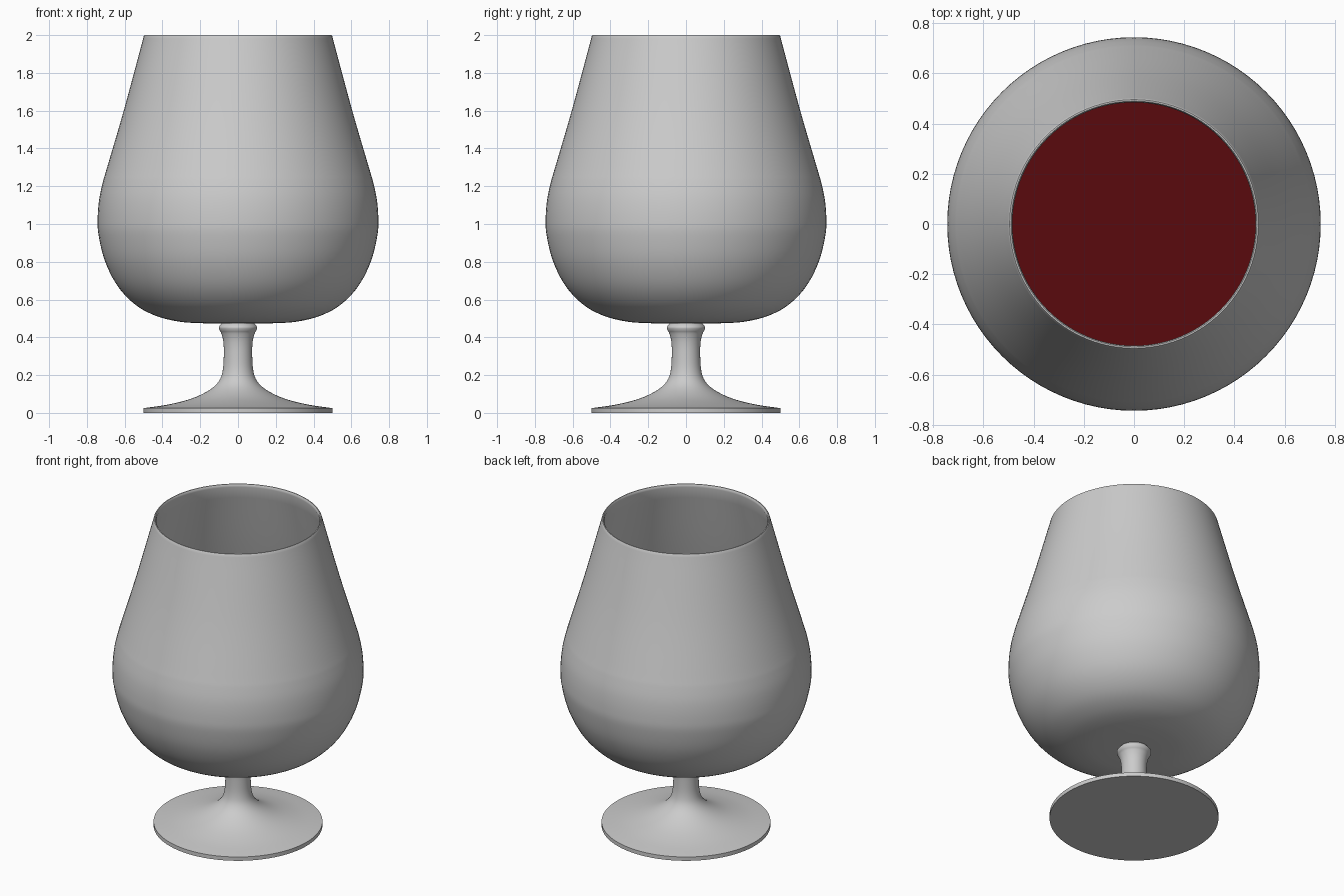
import bpy, bmesh, math
from mathutils import Vector

if "Cube" in bpy.data.objects:
    bpy.data.objects.remove(bpy.data.objects["Cube"])


def spline(points, steps=5):
    """Smooth Catmull-Rom curve through (radius, z) points."""
    p = [Vector(q) for q in points]
    p = [2 * p[0] - p[1]] + p + [2 * p[-1] - p[-2]]
    out = []
    for a, b, c, d in zip(p, p[1:], p[2:], p[3:]):
        for i in range(steps):
            t = i / steps
            out.append(0.5 * (2 * b + (c - a) * t + (2 * a - 5 * b + 4 * c - d) * t * t
                              + (3 * b - a - 3 * c + d) * t ** 3))
    return [(v.x, v.y) for v in out] + [tuple(points[-1])]


def lathe(name, profile, segments=96):
    """Revolve a (radius, z) profile about the z axis."""
    bm = bmesh.new()
    verts = [bm.verts.new((r, 0, z)) for r, z in profile]
    edges = [bm.edges.new(e) for e in zip(verts, verts[1:])]
    bmesh.ops.spin(bm, geom=verts + edges, cent=(0, 0, 0), axis=(0, 0, 1),
                   angle=math.tau, steps=segments, use_duplicate=False)
    bmesh.ops.remove_doubles(bm, verts=bm.verts, dist=1e-5)
    bmesh.ops.recalc_face_normals(bm, faces=bm.faces)
    mesh = bpy.data.meshes.new(name)
    bm.to_mesh(mesh)
    bm.free()
    obj = bpy.data.objects.new(name, mesh)
    bpy.context.collection.objects.link(obj)
    bpy.ops.object.select_all(action='DESELECT')
    obj.select_set(True)
    bpy.context.view_layer.objects.active = obj
    bpy.ops.object.shade_smooth_by_angle(angle=math.radians(35))
    return obj


# Foot and stem, from the underside up to the collar
foot = [(0, 0), (0.5, 0)] + spline([
    (0.5, 0.025), (0.36, 0.046), (0.24, 0.078), (0.15, 0.122), (0.1, 0.17), (0.08, 0.23),
    (0.075, 0.32), (0.078, 0.38), (0.088, 0.42), (0.098, 0.438), (0.101, 0.455), (0.085, 0.474)])

# Bowl outside, rounded rim, and bowl inside
outer = spline([(0.085, 0.474), (0.2, 0.475), (0.31, 0.483), (0.43, 0.512), (0.54, 0.57),
                (0.635, 0.668), (0.703, 0.8), (0.738, 0.94), (0.743, 1.03), (0.735, 1.13),
                (0.716, 1.22), (0.693, 1.3), (0.605, 1.6), (0.502, 1.982)])
rim = [(0.499, 1.994), (0.495, 2.0), (0.489, 2.0), (0.485, 1.994)]
inner = spline([(0.484, 1.982), (0.587, 1.6), (0.675, 1.3), (0.698, 1.22), (0.717, 1.13),
                (0.725, 1.03), (0.72, 0.94), (0.686, 0.81), (0.62, 0.682), (0.53, 0.588),
                (0.425, 0.531), (0.31, 0.502), (0.2, 0.494), (0, 0.493)])
lathe("glass", foot + outer[1:] + rim + inner)

# Drink filling the bowl up to its widest point
level = 1.0
fill = [(max(r - 0.002, 0), z + 0.002) for r, z in inner if z < level - 0.01]
drink = lathe("drink", [(0, level), (0.721, level)] + fill)
red = bpy.data.materials.new("dark_red")
red.diffuse_color = (0.1, 0.003, 0.004, 1)
red.use_nodes = True
red.node_tree.nodes["Principled BSDF"].inputs["Base Color"].default_value = red.diffuse_color
drink.data.materials.append(red)
